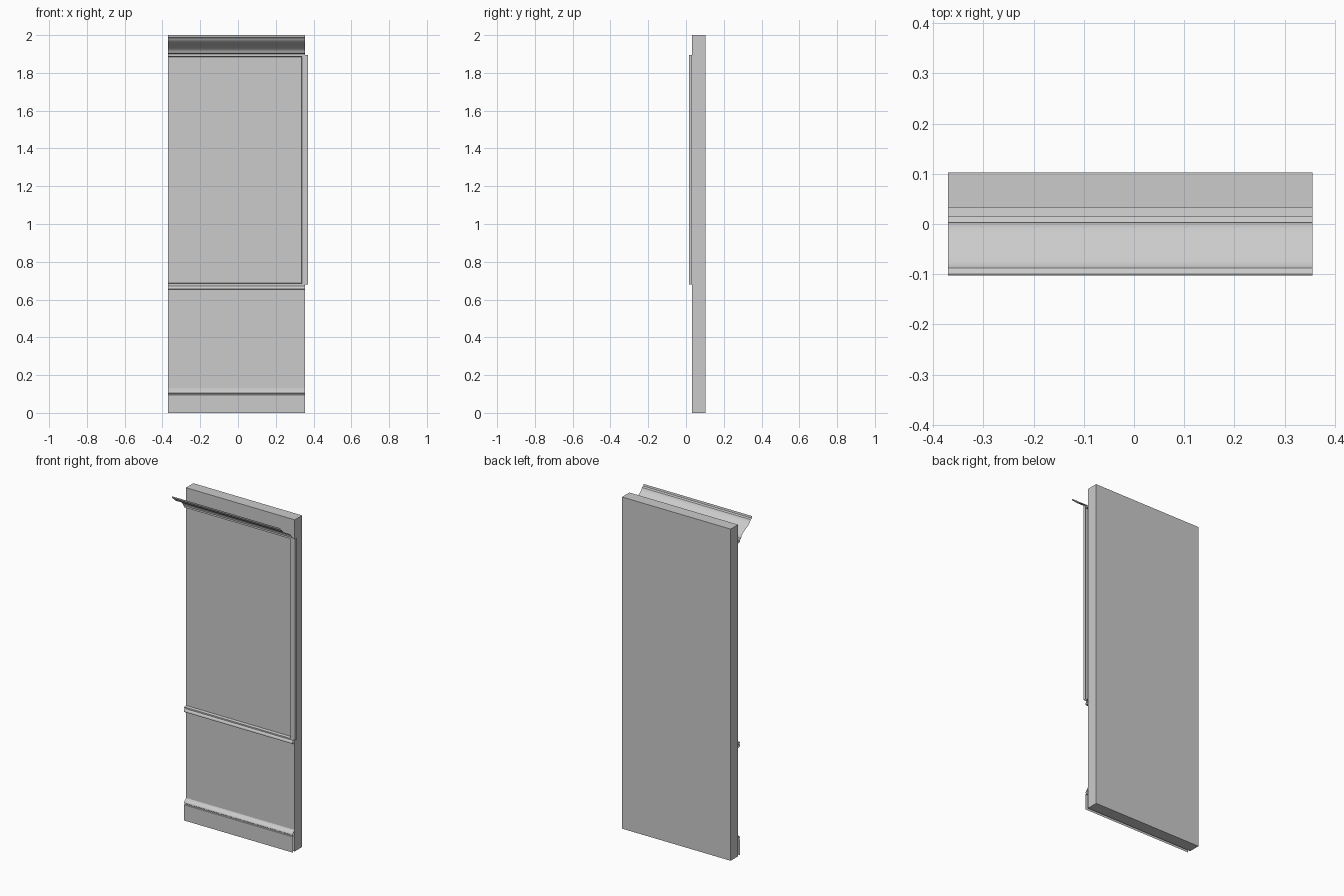
import bpy, bmesh, math

if "Cube" in bpy.data.objects:
    bpy.data.objects.remove(bpy.data.objects["Cube"])

X0, X1 = -0.37, 0.355      # wall width
YF, YB = 0.033, 0.103      # wall front and back


def finish(name, bm):
    me = bpy.data.meshes.new(name)
    bm.to_mesh(me)
    bm.free()
    ob = bpy.data.objects.new(name, me)
    bpy.context.collection.objects.link(ob)
    return ob


def sweep(name, profile, start, end, place):
    """Extrude an open profile into an open-ended moulding sheet."""
    bm = bmesh.new()
    a = [bm.verts.new(place(p, start)) for p in profile]
    b = [bm.verts.new(place(p, end)) for p in profile]
    for i in range(len(profile) - 1):
        bm.faces.new((a[i], b[i], b[i + 1], a[i + 1]))
    ob = finish(name, bm)
    bpy.ops.object.select_all(action='DESELECT')
    ob.select_set(True)
    bpy.context.view_layer.objects.active = ob
    bpy.ops.object.shade_smooth_by_angle(angle=math.radians(35))
    return ob


def s_curve(y0, z0, y1, z1, n=10, bend=0.12):
    """Ogee between two (y, z) points, flat at the ends and steep in the middle."""
    pts = []
    for i in range(n + 1):
        t = i / n
        pts.append((y0 + (y1 - y0) * (t + bend * math.sin(2 * math.pi * t)),
                    z0 + (z1 - z0) * t))
    return pts


def along_x(p, x):
    return (x, p[0], p[1])


def along_z(p, z):
    return (p[0], p[1], z)


# Wall slab
bm = bmesh.new()
bmesh.ops.create_cube(bm, size=1)
for v in bm.verts:
    v.co = ((X0 + X1) / 2 + v.co.x * (X1 - X0),
            (YF + YB) / 2 + v.co.y * (YB - YF), 1 + v.co.z * 2)
finish("wall", bm)

# Crown moulding: small foot, ogee, lip at the top
crown = [(YF, 1.885), (0.015, 1.888), (0.015, 1.900), (0.003, 1.904)]
crown += s_curve(0.003, 1.910, -0.088, 1.984, 12, -0.1)
crown += [(-0.100, 1.988), (-0.1025, 2.0)]
sweep("crown_moulding", crown, X0, X1, along_x)

# Chair rail: rounded bead below a sloped ledge and top fillet
rail = [(YF, 0.652), (0.014, 0.655), (0.013, 0.661), (0.015, 0.667),
        (0.021, 0.673), (0.021, 0.676), (0.016, 0.678), (0.016, 0.684), (YF, 0.687)]
sweep("chair_rail", rail, X0, X1, along_x)

# Baseboard: flat face, groove step and ogee top
base = [(0.015, 0.0), (0.015, 0.095), (0.019, 0.097), (0.019, 0.102), (0.015, 0.105)]
base += s_curve(0.015, 0.109, YF, 0.130, 6, -0.08)
sweep("baseboard", base, X0, X1, along_x)

# Vertical corner trim between the rail and the crown
trim = [(0.335, YF), (0.335, 0.021), (0.339, 0.016), (0.370, 0.016), (0.370, YF)]
sweep("corner_trim", trim, 0.68, 1.895, along_z)
